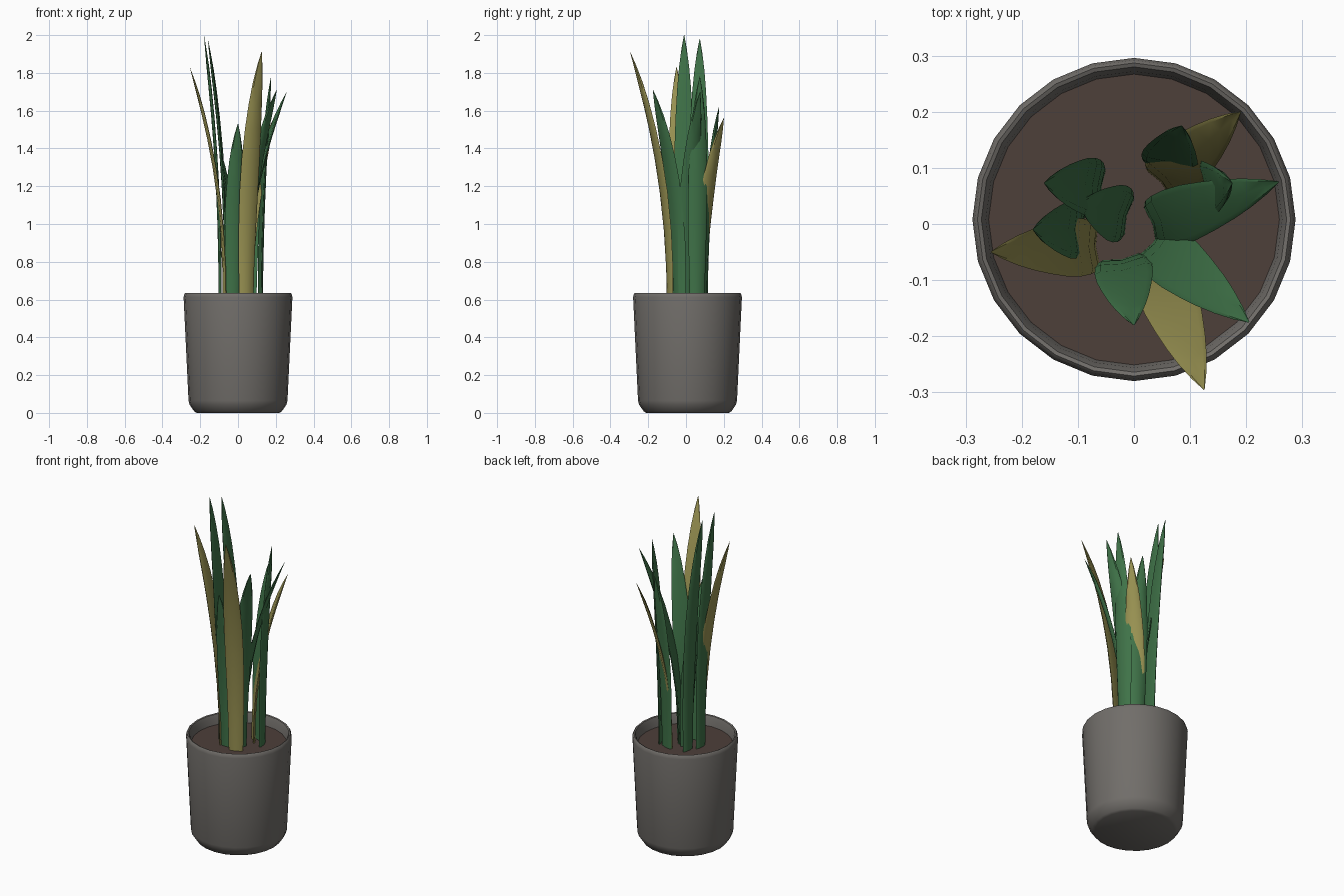
import bpy
import bmesh
import math
from mathutils import Vector

cube = bpy.data.objects.get("Cube")
if cube:
    bpy.data.objects.remove(cube, do_unlink=True)

SOIL_Z = 0.575
POT_Y = 0.008


def make_material(name, rgb):
    mat = bpy.data.materials.new(name)
    mat.use_nodes = True
    color = (*rgb, 1.0)
    mat.diffuse_color = color
    bsdf = next(n for n in mat.node_tree.nodes if n.type == 'BSDF_PRINCIPLED')
    bsdf.inputs["Base Color"].default_value = color
    bsdf.inputs["Roughness"].default_value = 0.8
    return mat


pot_gray = make_material("pot_gray", (0.165, 0.155, 0.143))
soil_brown = make_material("soil_brown", (0.075, 0.05, 0.042))
leaf_green = make_material("leaf_green", (0.05, 0.17, 0.065))
leaf_yellow = make_material("leaf_yellow", (0.32, 0.29, 0.085))


def finish(bm, name, mat, angle):
    bmesh.ops.recalc_face_normals(bm, faces=bm.faces)
    mesh = bpy.data.meshes.new(name)
    bm.to_mesh(mesh)
    bm.free()
    mesh.materials.append(mat)
    obj = bpy.data.objects.new(name, mesh)
    bpy.context.collection.objects.link(obj)
    bpy.ops.object.select_all(action='DESELECT')
    obj.select_set(True)
    bpy.context.view_layer.objects.active = obj
    bpy.ops.object.shade_smooth_by_angle(angle=math.radians(angle))
    return obj


def loft(rings, name, mat, angle, cap_start=True, cap_end=True):
    """Skin a list of closed rings of points, optionally capping the ends."""
    bm = bmesh.new()
    rows = [[bm.verts.new(p) for p in ring] for ring in rings]
    n = len(rows[0])
    for low, high in zip(rows, rows[1:]):
        for i in range(n):
            j = (i + 1) % n
            bm.faces.new((low[i], low[j], high[j], high[i]))
    if cap_start:
        bm.faces.new(rows[0])
    if cap_end:
        bm.faces.new(rows[-1])
    return finish(bm, name, mat, angle)


def circle(radius, z, sides=24):
    steps = [2 * math.pi * i / sides for i in range(sides)]
    return [Vector((radius * math.cos(a), POT_Y + radius * math.sin(a), z)) for a in steps]


# Pot: chamfered foot, drafted wall, rounded rim and inner wall
pot_profile = [(0.218, 0), (0.232, 0.008), (0.257, 0.045), (0.262, 0.065),
               (0.288, 0.612), (0.284, 0.63), (0.279, 0.635), (0.272, 0.632),
               (0.264, 0.61), (0.257, 0.56)]
loft([circle(r, z) for r, z in pot_profile], "pot", pot_gray, 35, cap_end=False)

# Soil disc
loft([circle(0.26, SOIL_Z - 0.015), circle(0.26, SOIL_Z)], "soil", soil_brown, 30)

# Leaf outline: half width along the length, and a bevelled thin cross-section
LEAF_WIDTH = [(0, 0.04), (0.15, 0.044), (0.3, 0.049), (0.45, 0.052), (0.58, 0.051),
              (0.7, 0.045), (0.8, 0.037), (0.88, 0.027), (0.95, 0.014), (1, 0.001)]
SECTION = [(-1, 0), (-0.8, -1), (0, -1), (0.8, -1), (1, 0), (0.8, 1), (0, 1), (-0.8, 1)]
HALF_THICK = 0.006
CUP = 0.008


def leaf(name, mat, base, tip, height):
    """An upright blade that bends outward from base to tip, cupped inward."""
    base = Vector((*base, SOIL_Z - 0.01))
    reach = Vector((*tip, base.z)) - base
    out = reach.normalized()
    side = Vector((-out.y, out.x, 0))
    rise = height - base.z
    rings = []
    for t, half in LEAF_WIDTH:
        center = base + reach * t ** 2.25 + Vector((0, 0, rise * t))
        slope = reach.length * 2.25 * t ** 1.25
        normal = (out * rise - Vector((0, 0, slope))).normalized()
        thick = HALF_THICK * min(1, half / 0.03)
        cup = CUP * min(1, half / 0.04)
        rings.append([center + side * (u * half) + normal * (n * thick - cup * u * u + cup / 2)
                      for u, n in SECTION])
    rings[-1] = [p * 1 for p in rings[-1]]
    return loft(rings, name, mat, 40)


# Leaves: base, tip and tip height
leaf("yellow_leaf_right", leaf_yellow, (-0.07, -0.04), (-0.255, -0.05), 1.83)
leaf("yellow_leaf_front", leaf_yellow, (0.045, -0.085), (0.125, -0.295), 1.91)
leaf("yellow_leaf_back", leaf_yellow, (0.05, 0.075), (0.19, 0.2), 1.56)
leaf("green_leaf_left", leaf_green, (0.035, 0.0), (0.258, 0.075), 1.7)
leaf("green_leaf_front_left", leaf_green, (0.035, -0.035), (0.205, -0.175), 1.71)
leaf("green_leaf_front", leaf_green, (-0.022, -0.065), (0.0, -0.18), 1.53)
leaf("green_leaf_back", leaf_green, (0.06, 0.1), (0.085, 0.175), 1.62)
leaf("green_leaf_inner_left", leaf_green, (0.12, 0.06), (0.175, 0.073), 1.78)
leaf("green_leaf_back_right", leaf_green, (-0.06, 0.065), (-0.16, 0.073), 1.98)
leaf("green_leaf_tall_right", leaf_green, (-0.093, -0.01), (-0.18, -0.01), 2.0)
leaf("green_leaf_middle", leaf_green, (-0.015, 0.015), (-0.098, 0.037), 1.4)
